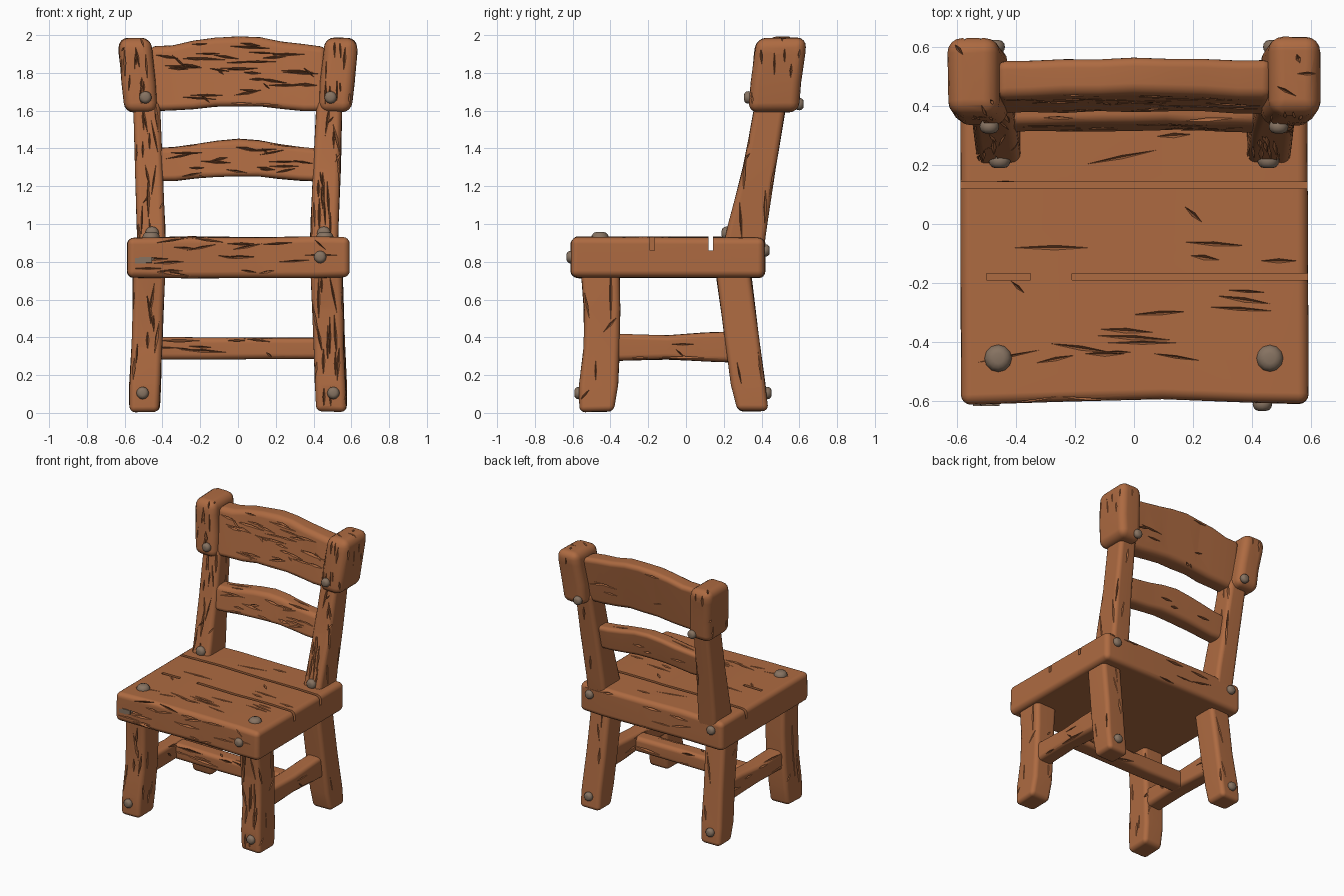
import bpy, bmesh, math, random
from mathutils import Vector

if "Cube" in bpy.data.objects:
    bpy.data.objects.remove(bpy.data.objects["Cube"])

random.seed(7)


def material(name, col):
    m = bpy.data.materials.new(name)
    m.diffuse_color = (*col, 1)
    m.use_nodes = True
    m.node_tree.nodes["Principled BSDF"].inputs["Base Color"].default_value = m.diffuse_color
    return m


WOOD = material("warm brown wood", (0.42, 0.145, 0.053))
IRON = material("dull grey nail", (0.24, 0.17, 0.12))
FRONT, BACK, UP = Vector((0, -1, 0)), Vector((0, 1, 0)), Vector((0, 0, 1))
RIGHT, LEFT = Vector((1, 0, 0)), Vector((-1, 0, 0))


def add_object(name, bm, mat=None):
    bmesh.ops.recalc_face_normals(bm, faces=bm.faces)
    me = bpy.data.meshes.new(name)
    bm.to_mesh(me)
    bm.free()
    if mat:
        me.materials.append(mat)
    ob = bpy.data.objects.new(name, me)
    bpy.context.collection.objects.link(ob)
    return ob


def bake(ob):
    dg = bpy.context.evaluated_depsgraph_get()
    me = bpy.data.meshes.new_from_object(ob.evaluated_get(dg))
    ob.modifiers.clear()
    ob.data = me
    bpy.context.view_layer.update()


def wedge(bm, loc, grain, nrm, length, width, depth):
    """Long thin diamond that cuts one crack."""
    side = grain.cross(nrm).normalized()
    pts = [loc + grain * length / 2, loc - grain * length / 2, loc + side * width,
           loc - side * width, loc + nrm * depth, loc - nrm * depth]
    bmesh.ops.convex_hull(bm, input=[bm.verts.new(p) for p in pts])


def slot(bm, x0, x1, y0, y1, z0, z1):
    pts = [(x, y, z) for x in (x0, x1) for y in (y0, y1) for z in (z0, z1)]
    bmesh.ops.convex_hull(bm, input=[bm.verts.new(p) for p in pts])


def beam(name, axis, stations, bevel=0.03, cracks=(), slots=(), shear=(0, 0), jit=0.004):
    """Rounded timber through stations (t, a0, a1, b0, b1) along an axis.
    cracks: (direction, count, largest length); shear: (slope, pivot z) leans it back."""
    bm = bmesh.new()
    rings = []
    for t, a0, a1, b0, b1 in stations:
        ring = []
        for a, b in ((a0, b0), (a1, b0), (a1, b1), (a0, b1)):
            p = [a, b]
            p.insert(axis, t)
            p[1] += shear[0] * (p[2] - shear[1])
            ring.append(bm.verts.new([c + random.uniform(-jit, jit) for c in p]))
        rings.append(ring)
    for r, q in zip(rings, rings[1:]):
        for i in range(4):
            j = (i + 1) % 4
            bm.faces.new((r[i], r[j], q[j], q[i]))
    bm.faces.new(rings[0])
    bm.faces.new(rings[-1])
    ob = add_object(name, bm, WOOD)
    mod = ob.modifiers.new("round", 'BEVEL')
    mod.width, mod.segments = bevel, 4
    mod.limit_method, mod.angle_limit = 'ANGLE', math.radians(45)
    bake(ob)

    # cracks and slots are cut by one joined cutter
    if cracks or slots:
        cb = bmesh.new()
        for s in slots:
            slot(cb, *s)
        lo = [min(v.co[i] for v in ob.data.vertices) for i in range(3)]
        hi = [max(v.co[i] for v in ob.data.vertices) for i in range(3)]
        grain = Vector([float(i == axis) for i in range(3)])
        for d, count, longest in cracks:
            for _ in range(count):
                o = Vector([l + (h - l) * random.uniform(0.08, 0.92) for l, h in zip(lo, hi)])
                hit, loc, nrm, _f = ob.ray_cast(o + d * 3, -d)
                if not hit or nrm.dot(d) < 0.6:
                    continue
                slant = random.choice((0, 0, 0.06, -0.06, 0.15, -0.2, 0.9))
                g = grain + grain.cross(nrm) * slant
                g = (g - nrm * g.dot(nrm)).normalized()
                size = random.uniform(0.35, 1) * longest * (0.45 if abs(slant) > 0.5 else 1)
                wedge(cb, loc, g, nrm, size, random.uniform(0.004, 0.009), 0.022)
        cutter = add_object(name + "_cutter", cb)
        mod = ob.modifiers.new("cracks", 'BOOLEAN')
        mod.object, mod.operation, mod.solver = cutter, 'DIFFERENCE', 'EXACT'
        mod.use_self = True
        bake(ob)
        bpy.data.objects.remove(cutter)
    smooth(ob, 38)
    ob.modifiers.new("even shading", 'WEIGHTED_NORMAL').keep_sharp = True
    return ob


def smooth(ob, angle):
    bpy.ops.object.select_all(action='DESELECT')
    ob.select_set(True)
    bpy.context.view_layer.objects.active = ob
    bpy.ops.object.shade_smooth_by_angle(angle=math.radians(angle))


def nail(name, loc, d, r=0.033):
    bm = bmesh.new()
    bmesh.ops.create_uvsphere(bm, u_segments=12, v_segments=8, radius=r)
    for v in bm.verts:
        v.co.z = min(v.co.z * 0.85, r * 0.7)
    ob = add_object(name, bm, IRON)
    ob.rotation_euler = d.to_track_quat('Z', 'Y').to_euler()
    ob.location = loc
    smooth(ob, 50)


# seat slab with plank gaps
beam("seat", 0,
     [(-0.585, -0.61, 0.415, 0.715, 0.93), (-0.25, -0.605, 0.415, 0.715, 0.932),
      (0.1, -0.59, 0.42, 0.715, 0.93), (0.4, -0.605, 0.42, 0.715, 0.932),
      (0.59, -0.61, 0.415, 0.715, 0.93)], 0.035,
     [(UP, 24, 0.28), (FRONT, 20, 0.22), (BACK, 7, 0.2)],
     [(-0.8, 0.8, 0.12, 0.142, 0.86, 1.1), (-0.21, 0.8, -0.19, -0.168, 0.86, 1.1),
      (-0.5, -0.35, -0.19, -0.168, 0.88, 1.1)])


def mir(s, stations):
    """Mirror vertical stations to side s."""
    return [(t, *sorted((s * a, s * b)), c, d) for t, a, b, c, d in stations]


for s, side in ((-1, "left"), (1, "right")):
    out, inn = (RIGHT, LEFT) if s > 0 else (LEFT, RIGHT)
    # legs
    beam("front_leg_" + side, 2, mir(s, [
        (0.005, 0.415, 0.575, -0.565, -0.385), (0.15, 0.41, 0.57, -0.565, -0.36),
        (0.35, 0.4, 0.56, -0.54, -0.35), (0.55, 0.395, 0.56, -0.54, -0.35),
        (0.76, 0.385, 0.555, -0.555, -0.35)]), 0.03,
        [(FRONT, 14, 0.25), (out, 5, 0.3), (inn, 4, 0.25), (BACK, 3, 0.2)])
    beam("back_leg_" + side, 2, mir(s, [
        (0.01, 0.415, 0.575, 0.275, 0.435), (0.15, 0.41, 0.575, 0.24, 0.42),
        (0.4, 0.4, 0.565, 0.205, 0.385), (0.76, 0.39, 0.555, 0.155, 0.34)]), 0.03,
        [(BACK, 3, 0.25), (out, 2, 0.25)])
    # leaning back posts and their thick caps
    beam("back_post_" + side, 2, mir(s, [
        (0.86, 0.38, 0.53, 0.19, 0.41), (1.0, 0.385, 0.535, 0.225, 0.43),
        (1.3, 0.4, 0.545, 0.3, 0.475), (1.66, 0.415, 0.555, 0.37, 0.535)]), 0.03,
        [(FRONT, 18, 0.22), (out, 5, 0.3), (inn, 4, 0.25), (BACK, 2, 0.2)])
    beam("post_cap_" + side, 2, mir(s, [
        (1.592, 0.425, 0.6, 0.33, 0.595), (1.75, 0.435, 0.615, 0.345, 0.61),
        (1.9, 0.45, 0.63, 0.36, 0.63), (1.985, 0.46, 0.63, 0.375, 0.635)]), 0.05,
        [(FRONT, 10, 0.18), (out, 5, 0.15), (UP, 3, 0.1), (BACK, 2, 0.12)])
    # side stretcher between front and back leg
    beam("side_stretcher_" + side, 1, [
        (y, *sorted((s * 0.42, s * 0.54)), lo, hi) for y, lo, hi in
        ((-0.4, 0.275, 0.42), (-0.1, 0.285, 0.41), (0.1, 0.275, 0.425), (0.26, 0.265, 0.43))],
        0.03, [(out, 5, 0.25), (inn, 3, 0.2)])
    # nails
    nail("cap_front_nail_" + side, (s * 0.49, 0.33, 1.67), FRONT)
    nail("cap_back_nail_" + side, (s * 0.47, 0.6, 1.635), BACK)
    nail("post_nail_" + side, (s * 0.455, 0.215, 0.95), FRONT, 0.037)
    nail("front_leg_nail_" + side, (s * 0.505, -0.568, 0.105), FRONT)
    nail("back_leg_nail_" + side, (s * 0.5, 0.43, 0.105), BACK)
    nail("seat_back_nail_" + side, (s * 0.5, 0.42, 0.86), BACK)
    nail("seat_top_nail_" + side, (s * 0.46, -0.455, 0.925), UP, 0.047)

nail("seat_front_nail_right", (0.435, -0.61, 0.825), FRONT)
# flat worn nail plate on the seat's front left corner
bm = bmesh.new()
slot(bm, -0.555, -0.445, -0.617, -0.59, 0.78, 0.835)
bmesh.ops.bevel(bm, geom=bm.edges[:], offset=0.01, segments=2, affect='EDGES')
add_object("seat_front_plate", bm, IRON)

# cross stretcher joining the two side stretchers
beam("cross_stretcher", 0,
     [(-0.46, -0.13, -0.01, 0.285, 0.4), (-0.15, -0.13, -0.01, 0.285, 0.4),
      (0.15, -0.13, -0.01, 0.285, 0.395), (0.46, -0.13, -0.01, 0.285, 0.4)],
     0.03, [(FRONT, 9, 0.25), (UP, 3, 0.25), (BACK, 3, 0.25)])


def arch(half, y0, y1, z0, z1, rise_low, rise_high):
    """Stations of a board that rises in the middle."""
    out = []
    for i in range(9):
        u = i / 4 - 1
        k = 0.5 + 0.5 * math.cos(math.pi * u)
        out.append((u * half, y0, y1, z0 + rise_low * k, z1 + rise_high * k))
    return out


# arched back rails
beam("top_rail", 0, arch(0.47, 0.405, 0.535, 1.595, 1.94, 0.03, 0.055), 0.035,
     [(FRONT, 38, 0.26), (UP, 4, 0.3), (BACK, 7, 0.2)], shear=(0.17, 1.8))
beam("middle_rail", 0, arch(0.44, 0.325, 0.44, 1.225, 1.4, 0.03, 0.05), 0.03,
     [(FRONT, 22, 0.22), (UP, 4, 0.25), (BACK, 4, 0.2)], shear=(0.17, 1.33))
